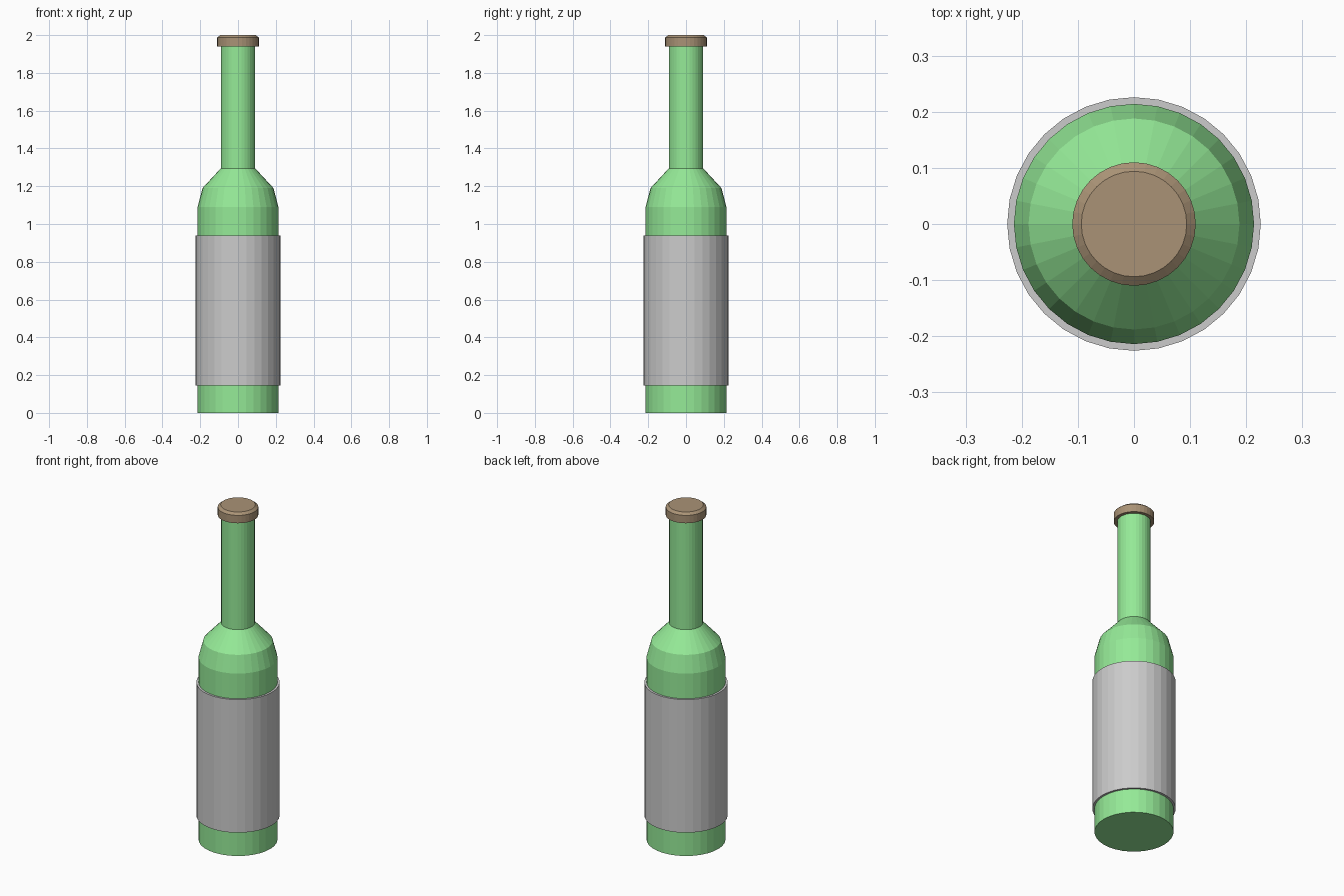
import bpy, bmesh
from math import cos, sin, tau

if "Cube" in bpy.data.objects:
    bpy.data.objects.remove(bpy.data.objects["Cube"])

SIDES = 32


def material(name, color):
    mat = bpy.data.materials.new(name)
    mat.diffuse_color = (*color, 1)
    mat.use_nodes = True
    mat.node_tree.nodes["Principled BSDF"].inputs["Base Color"].default_value = mat.diffuse_color
    return mat


def lathe(name, profile, mat=None, close_ends=True):
    """Revolve (radius, z) points around z; cap both ends or join them as a ring."""
    bm = bmesh.new()
    rings = [[bm.verts.new((r * cos(tau * i / SIDES), r * sin(tau * i / SIDES), z))
              for i in range(SIDES)] for r, z in profile]
    pairs = list(zip(rings, rings[1:]))
    if close_ends:
        bm.faces.new(rings[0])
        bm.faces.new(rings[-1])
    else:
        pairs.append((rings[-1], rings[0]))
    for a, b in pairs:
        for i in range(SIDES):
            j = (i + 1) % SIDES
            bm.faces.new((a[i], a[j], b[j], b[i]))
    bmesh.ops.recalc_face_normals(bm, faces=bm.faces)
    mesh = bpy.data.meshes.new(name)
    bm.to_mesh(mesh)
    bm.free()
    if mat:
        mesh.materials.append(mat)
    obj = bpy.data.objects.new(name, mesh)
    bpy.context.collection.objects.link(obj)
    return obj


green = material("green_glass", (0.30, 0.82, 0.31))
brown = material("brown_cap", (0.40, 0.29, 0.18))

# Bottle: straight body, two-step shoulder, long neck
lathe("bottle", [(0.214, 0), (0.214, 1.09), (0.188, 1.19),
                 (0.091, 1.295), (0.091, 1.95)], green)

# Label: thin sleeve around the body
lathe("label", [(0.214, 0.145), (0.226, 0.145),
                (0.226, 0.94), (0.214, 0.94)], close_ends=False)

# Cap: short disc with a bevelled top edge
lathe("cap", [(0.11, 1.94), (0.11, 1.987), (0.094, 2.0)], brown)
